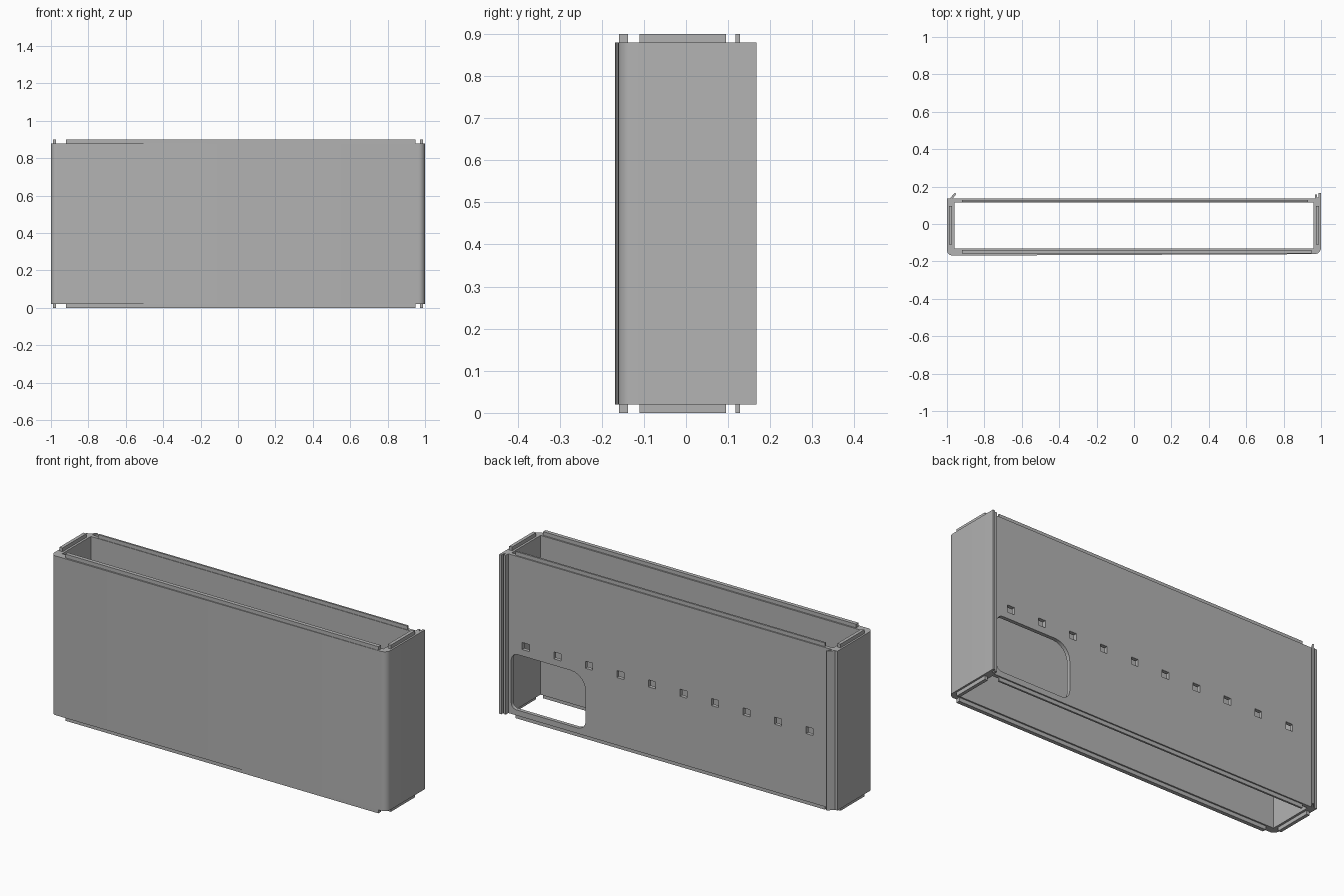
import bpy, bmesh, math
from mathutils import Vector

cube = bpy.data.objects.get("Cube")
if cube:
    bpy.data.objects.remove(cube, do_unlink=True)

grey = bpy.data.materials.new("plain_grey")
grey.use_nodes = True
COLOUR = (0.45, 0.45, 0.45, 1)
grey.diffuse_color = COLOUR
grey.node_tree.nodes["Principled BSDF"].inputs["Base Color"].default_value = COLOUR


def outline(corners, steps=6):
    """Expand (x, y, radius) corners into points, rounding those with a radius."""
    pts = []
    for i, (x, y, r) in enumerate(corners):
        c = Vector((x, y))
        if not r:
            pts.append(c)
            continue
        before = Vector(corners[i - 1][:2]) - c
        after = Vector(corners[(i + 1) % len(corners)][:2]) - c
        a, b = before.normalized() * r, after.normalized() * r
        for k in range(steps + 1):
            t = k / steps * math.pi / 2
            pts.append(c + a * (1 - math.sin(t)) + b * (1 - math.cos(t)))
    return pts


def prisms(name, profiles, lo, hi, along="z"):
    """Extrude closed profiles along z, or along y from x-z profiles."""
    bm = bmesh.new()
    for pts in profiles:
        place = (lambda p, h: (p.x, p.y, h)) if along == "z" else (lambda p, h: (p.x, h, p.y))
        face = bm.faces.new([bm.verts.new(place(p, lo)) for p in pts])
        grown = bmesh.ops.extrude_face_region(bm, geom=[face])
        step = Vector((0, 0, hi - lo)) if along == "z" else Vector((0, hi - lo, 0))
        verts = [g for g in grown["geom"] if isinstance(g, bmesh.types.BMVert)]
        bmesh.ops.translate(bm, verts=verts, vec=step)
        if not face.is_valid or len(face.edges[0].link_faces) < 2:
            continue
    # Close the starting end wherever extrusion left it open
    rim = [e for e in bm.edges if e.is_boundary]
    if rim:
        bmesh.ops.holes_fill(bm, edges=rim, sides=0)
    bmesh.ops.recalc_face_normals(bm, faces=bm.faces)
    mesh = bpy.data.meshes.new(name)
    bm.to_mesh(mesh)
    bm.free()
    obj = bpy.data.objects.new(name, mesh)
    bpy.context.collection.objects.link(obj)
    mesh.materials.append(grey)
    return obj


def rect(x0, x1, y0, y1):
    return [Vector(p) for p in ((x0, y0), (x1, y0), (x1, y1), (x0, y1))]


def activate(obj):
    bpy.ops.object.select_all(action="DESELECT")
    obj.select_set(True)
    bpy.context.view_layer.objects.active = obj


def cut(obj, cutter):
    mod = obj.modifiers.new("cut", "BOOLEAN")
    mod.operation = "DIFFERENCE"
    mod.solver = "EXACT"
    mod.object = cutter
    activate(obj)
    bpy.ops.object.modifier_apply(modifier=mod.name)
    bpy.data.objects.remove(cutter, do_unlink=True)


# Open sleeve: slightly tapered front, double rib on one rear corner, hook on the other
shell = outline([
    (-1, -0.169, 0.03), (1, -0.161, 0.035),
    (1, 0.167, 0), (0.987, 0.167, 0), (0.987, 0.143, 0), (0.979, 0.143, 0),
    (0.979, 0.158, 0), (0.967, 0.158, 0), (0.967, 0.135, 0),
    (-0.97, 0.135, 0), (-0.95, 0.161, 0), (-0.957, 0.167, 0),
    (-0.985, 0.137, 0), (-1, 0.137, 0),
])
body = prisms("sleeve_body", [shell], 0.02, 0.88)
cut(body, prisms("bore", [rect(-0.96, 0.96, -0.13, 0.115)], -0.1, 1))

# Rounded access window low in the back wall
window = outline([(0.505, 0.05, 0.05), (0.95, 0.05, 0.03),
                  (0.95, 0.35, 0.04), (0.505, 0.35, 0.09)])
cut(body, prisms("window_cutter", [window], 0.08, 0.2, "y"))

# Row of ten small square holes across the back wall
centres = [0.863 - 0.1885 * i for i in range(10)]
holes = [rect(x - 0.021, x + 0.021, 0.385, 0.423) for x in centres]
cut(body, prisms("hole_cutter", holes, 0.08, 0.2, "y"))
activate(body)
bpy.ops.object.shade_smooth_by_angle(angle=math.radians(30))

# Locating tabs standing out of the top and bottom rims
tabs = {
    "front_tab": rect(-0.92, 0.95, -0.159, -0.138),
    "back_tab": rect(-0.92, 0.93, 0.118, 0.128),
    "left_tab": rect(0.972, 0.99, -0.11, 0.095),
    "right_tab": rect(-0.99, -0.972, -0.11, 0.095),
}
for name, base in tabs.items():
    prisms("lower_" + name, [base], 0, 0.03)
    prisms("upper_" + name, [base], 0.87, 0.9)
